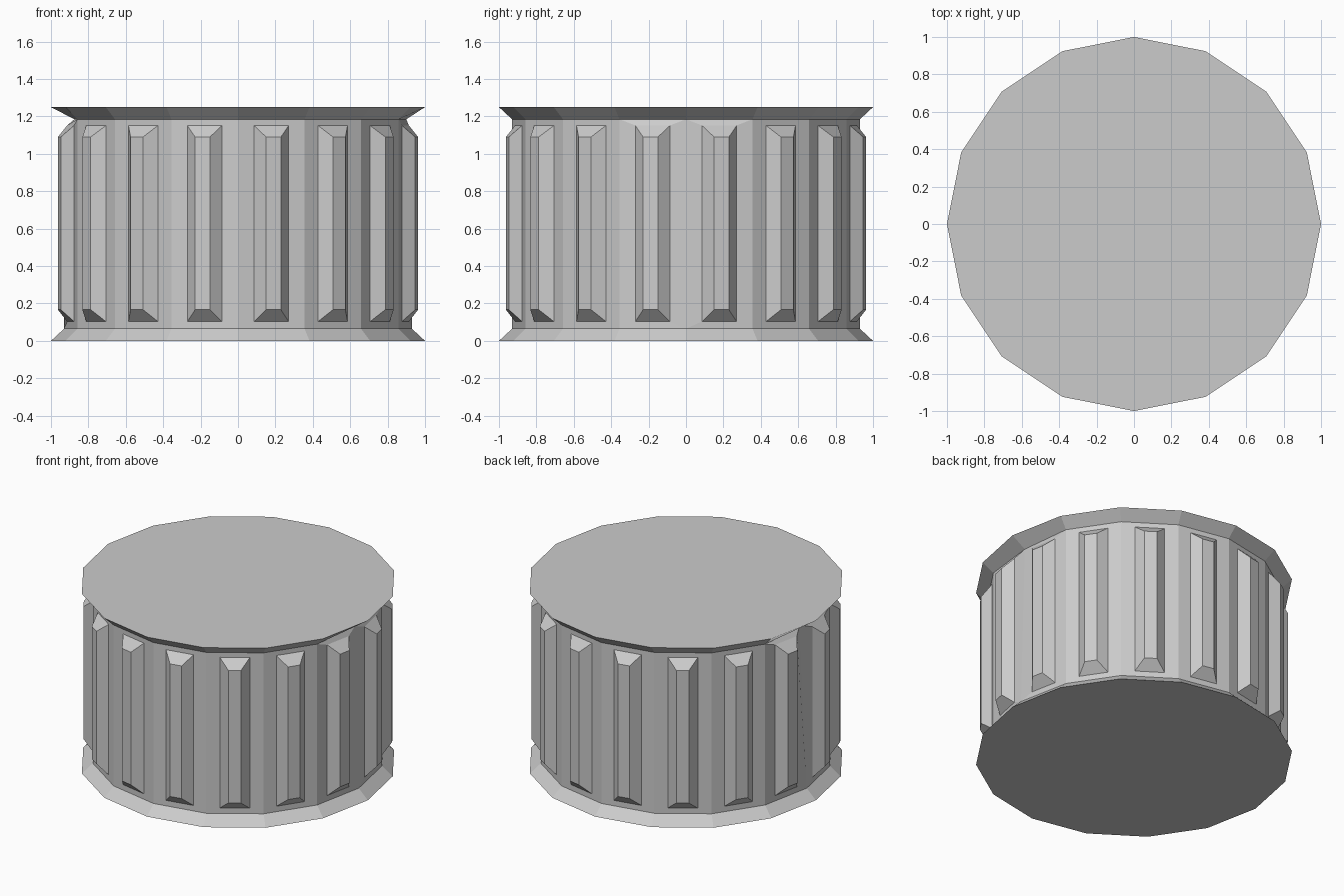
import bpy, bmesh, math
from mathutils import Vector

if "Cube" in bpy.data.objects:
    bpy.data.objects.remove(bpy.data.objects["Cube"])

N = 16
# outline of the drum: (radius, height)
PROFILE = [(1.0, 0.0), (0.93, 0.065), (0.93, 1.185), (1.0, 1.25)]
APOTHEM = 0.93 * math.cos(math.pi / N)

bm = bmesh.new()


def polar(r, a, z):
    return Vector((r * math.cos(a), r * math.sin(a), z))


def rib_ring(mid, dist, half, z0, z1):
    """Four corners of a rectangle facing outward at angle mid."""
    c = polar(dist, mid, 0)
    t = Vector((-math.sin(mid), math.cos(mid), 0)) * half
    up = Vector((0, 0, 1))
    return [bm.verts.new(c + s * t + z * up)
            for s, z in ((-1, z0), (1, z0), (1, z1), (-1, z1))]


def bridge(a, b):
    for k in range(4):
        m = (k + 1) % 4
        bm.faces.new((a[k], a[m], b[m], b[k]))


# rings of the drum
rings = [[bm.verts.new(polar(r, 2 * math.pi * i / N, z)) for i in range(N)]
         for r, z in PROFILE]

# slight dents under the top rim at both sides
rings[2][0].co.x = 0.90
rings[2][N // 2].co.x = -0.875

# flat caps
bm.faces.new(rings[0][::-1])
bm.faces.new(rings[3])

for i in range(N):
    j = (i + 1) % N
    # flared rims
    for lo, hi in ((0, 1), (2, 3)):
        bm.faces.new((rings[lo][i], rings[lo][j], rings[hi][j], rings[hi][i]))
    # wall panel with a raised bevelled rib
    mid = 2 * math.pi * (i + 0.5) / N
    panel = [rings[1][i], rings[1][j], rings[2][j], rings[2][i]]
    base = rib_ring(mid, APOTHEM, 0.095, 0.103, 1.152)
    crest = rib_ring(mid, 0.974, 0.04, 0.167, 1.09)
    bridge(panel, base)
    bridge(base, crest)
    bm.faces.new(crest)

bmesh.ops.recalc_face_normals(bm, faces=bm.faces[:])
mesh = bpy.data.meshes.new("ribbed_drum")
bm.to_mesh(mesh)
bm.free()
bpy.context.collection.objects.link(bpy.data.objects.new("ribbed_drum", mesh))
